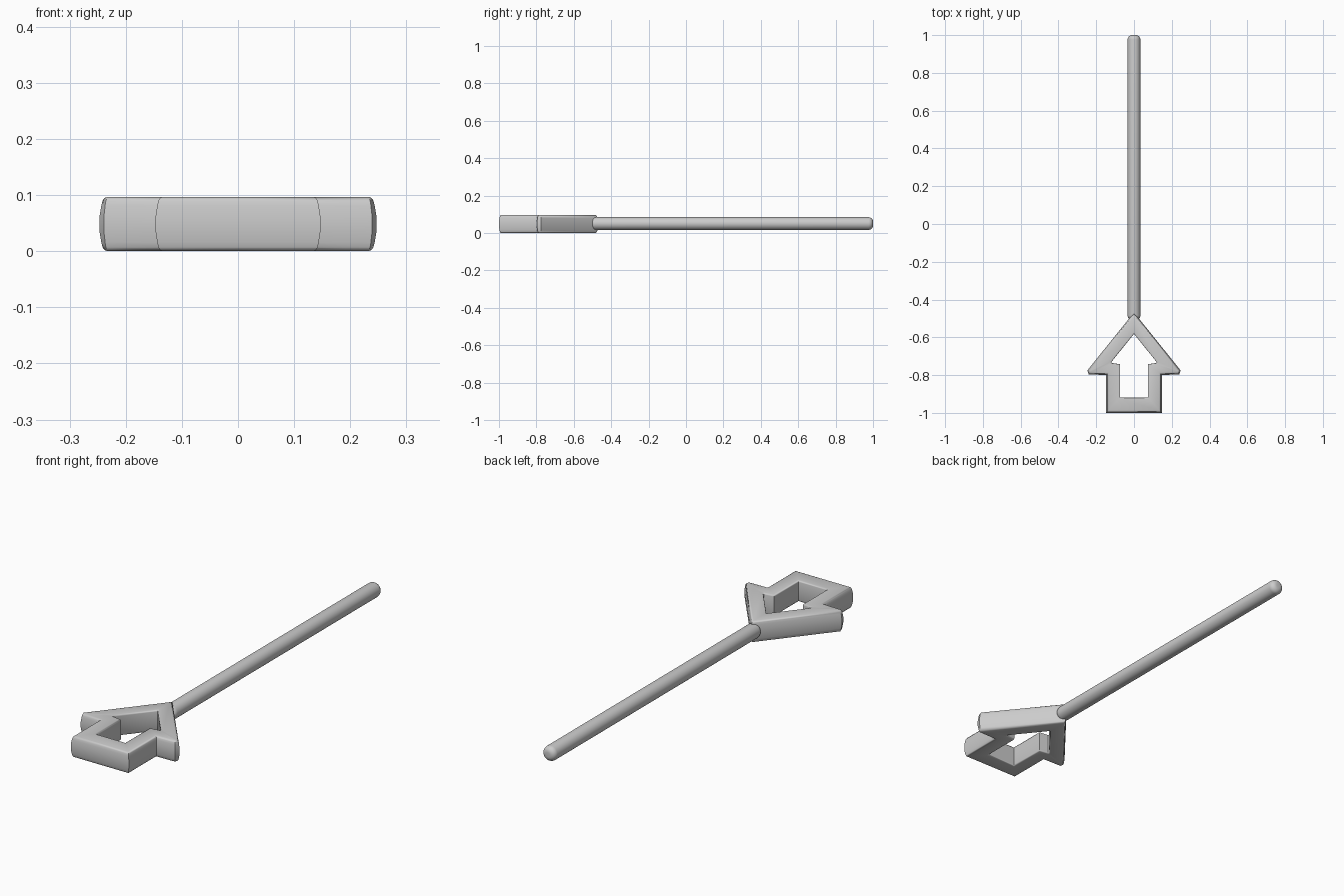
import bpy, bmesh, math
from mathutils import Vector

if "Cube" in bpy.data.objects:
    bpy.data.objects.remove(bpy.data.objects["Cube"])

H = 0.097  # frame height


def mirrored(half):
    # tip point first, then the right side; the left side is reflected
    return half + [(-x, y) for x, y in reversed(half[1:])]


def offset(poly, d):
    # mitred offset of a clockwise outline; positive d shrinks it
    out, n = [], len(poly)
    for i in range(n):
        p, a, b = (Vector(poly[k % n]) for k in (i, i - 1, i + 1))
        e1, e2 = (p - a).normalized(), (b - p).normalized()
        n1, n2 = Vector((e1.y, -e1.x)), Vector((e2.y, -e2.x))
        out.append(p + (n1 + n2) * d / (1 + n1.dot(n2)))
    return out


def smooth(obj, angle):
    bpy.ops.object.select_all(action='DESELECT')
    obj.select_set(True)
    bpy.context.view_layer.objects.active = obj
    bpy.ops.object.shade_smooth_by_angle(angle=math.radians(angle))


def add_object(name, bm):
    bmesh.ops.recalc_face_normals(bm, faces=bm.faces)
    me = bpy.data.meshes.new(name)
    bm.to_mesh(me)
    bm.free()
    obj = bpy.data.objects.new(name, me)
    bpy.context.collection.objects.link(obj)
    return obj


# Arrow-shaped frame: bulging outer wall, straight inner wall
outer = mirrored([(0, -0.468), (0.247, -0.775), (0.239, -0.797),
                  (0.147, -0.799), (0.147, -1.0)])
inner = mirrored([(0, -0.582), (0.12, -0.731), (0.119, -0.736),
                  (0.073, -0.742), (0.073, -0.919)])
low_out = [(0.013, 0), (0.008, 0.002), (0.005, 0.007), (0.003, 0.016), (0, 0.036)]
low_in = [(0, 0.007), (-0.0015, 0.002), (-0.006, 0)]
rings = [(outer, d, z) for d, z in low_out]
rings += [(outer, d, H - z) for d, z in reversed(low_out)]
rings += [(inner, d, H - z) for d, z in reversed(low_in)]
rings += [(inner, d, z) for d, z in low_in]
bm = bmesh.new()
loops = [[bm.verts.new((p.x, p.y, z)) for p in offset(poly, d)] for poly, d, z in rings]
for k in range(len(loops)):
    a, b = loops[k - 1], loops[k]
    for i in range(len(a)):
        bm.faces.new((a[i - 1], a[i], b[i], b[i - 1]))
smooth(add_object("arrow_frame", bm), 50)

# Round rod with softened ends, spun from a profile about the y axis
R, F, Y0, Y1, SIDES = 0.034, 0.024, -0.508, 1.0, 40
arc = [(R - F + F * math.sin(t), F - F * math.cos(t))
       for t in (i * math.pi / 12 for i in range(7))]
profile = [(r, Y0 + y) for r, y in arc] + [(r, Y1 - y) for r, y in reversed(arc)]
bm = bmesh.new()
loops = []
for r, y in profile:
    loops.append([bm.verts.new((r * math.cos(i * math.tau / SIDES), y,
                                0.051 + r * math.sin(i * math.tau / SIDES)))
                  for i in range(SIDES)])
for a, b in zip(loops, loops[1:]):
    for i in range(SIDES):
        bm.faces.new((a[i - 1], a[i], b[i], b[i - 1]))
bm.faces.new(loops[0])
bm.faces.new(loops[-1])
smooth(add_object("handle_rod", bm), 40)
